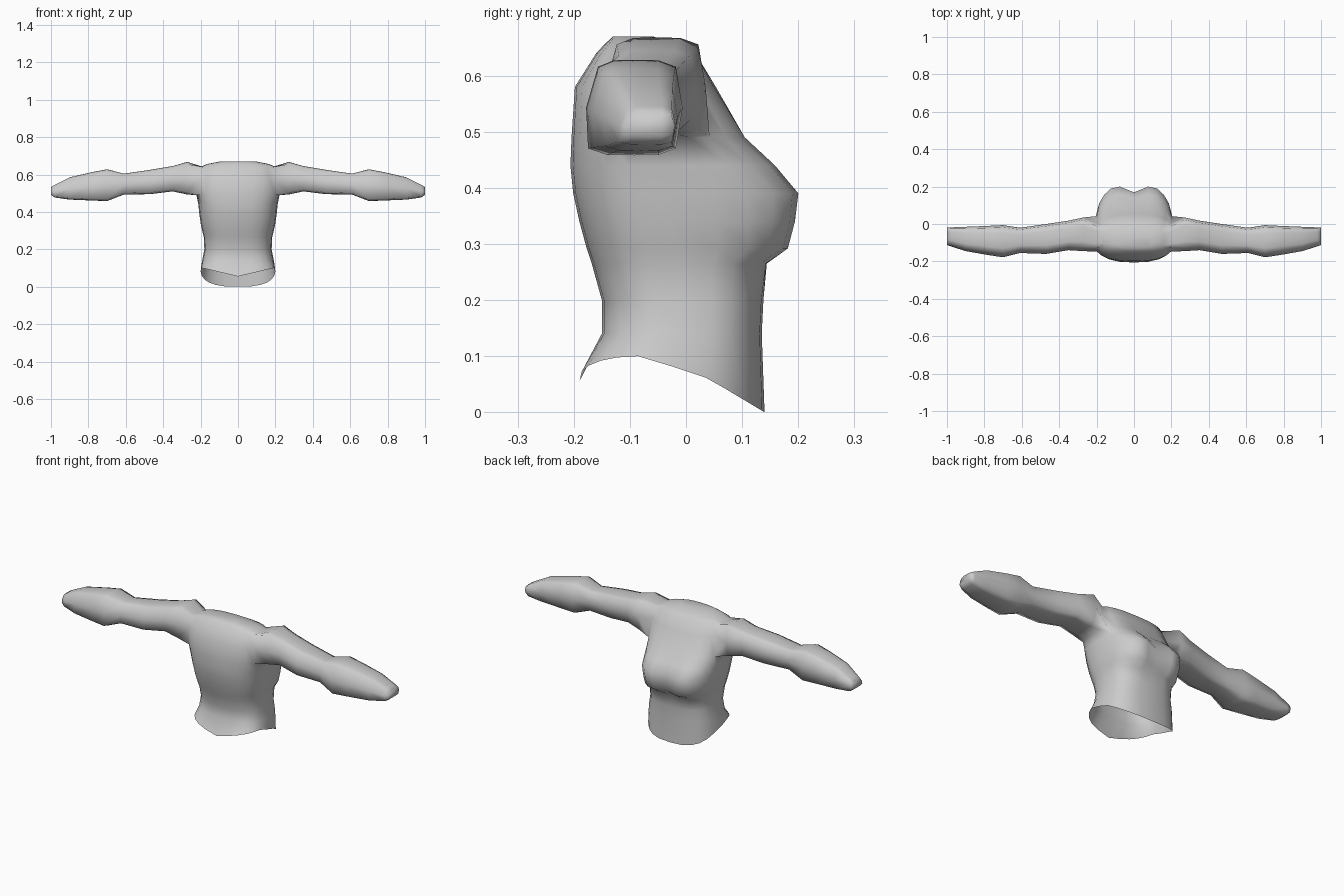
import bpy, bmesh, math

if "Cube" in bpy.data.objects:
    bpy.data.objects.remove(bpy.data.objects["Cube"], do_unlink=True)

# Material
grey = bpy.data.materials.new("plain grey")
grey.use_nodes = True
COLOUR = (0.6, 0.6, 0.6, 1)
grey.diffuse_color = COLOUR
grey.node_tree.nodes["Principled BSDF"].inputs["Base Color"].default_value = COLOUR

SIDES = 24
# Torso rings: height, half width, chest y, back y, bust bulge
RINGS = [
    (0.000, 0.200, 0.140, -0.190, 0),
    (0.140, 0.192, 0.135, -0.150, 0),
    (0.200, 0.180, 0.138, -0.150, 0),
    (0.265, 0.183, 0.142, -0.168, 0.005),
    (0.292, 0.190, 0.145, -0.177, 0.045),
    (0.340, 0.200, 0.145, -0.190, 0.058),
    (0.390, 0.207, 0.143, -0.201, 0.066),
    (0.440, 0.212, 0.122, -0.206, 0.043),
    (0.490, 0.222, 0.097, -0.204, 0.012),
    (0.580, 0.220, 0.053, -0.198, 0),
    (0.640, 0.205, 0.017, -0.160, 0),
    (0.656, 0.165, -0.010, -0.145, 0),
    (0.670, 0.095, -0.060, -0.130, 0),
]
HOLE_ROW = 8        # lowest ring of the arm opening
# Sleeve sections: x, back y, front y, bottom z, top z
SLEEVE = [
    (0.27, -0.145, 0.035, 0.493, 0.668),
    (0.35, -0.140, 0.018, 0.510, 0.645),
    (0.47, -0.160, 0.000, 0.495, 0.625),
    (0.61, -0.155, -0.020, 0.493, 0.605),
    (0.70, -0.178, -0.006, 0.458, 0.628),
    (0.78, -0.166, -0.010, 0.461, 0.613),
    (0.90, -0.145, -0.015, 0.466, 0.585),
    (0.98, -0.118, -0.018, 0.477, 0.545),
    (1.00, -0.110, -0.020, 0.492, 0.533),
]


def power(v, n):
    return math.copysign(abs(v) ** n, v) if abs(v) > 1e-6 else 0.0


def hem_height(x, y):
    """Hem rises to the sides and dips at the chest and the spine."""
    if y < -0.08:
        return 0.055 + 0.045 * min(1, abs(x) / 0.19)
    if y < 0.04:
        return 0.1 - 0.04 * (y + 0.08) / 0.12
    return 0.06 * (0.14 - y) / 0.10


bm = bmesh.new()

# Torso rings
rows = []
for r, (z, w, front, back, bust) in enumerate(RINGS):
    row = []
    for k in range(SIDES):
        a = math.tau * k / SIDES
        x = w * power(math.sin(a), 0.74)
        c = power(math.cos(a), 0.74)
        y = (front + back) / 2 + (front - back) / 2 * c
        if c > 0:
            y += bust * math.exp(-((abs(x) - 0.105) / 0.11) ** 2) * min(1, c * 1.6)
        row.append(bm.verts.new((x, y, hem_height(x, y) if r == 0 else z)))
    rows.append(row)

# Torso skin, leaving an opening for each arm
for r in range(len(rows) - 1):
    for k in range(SIDES):
        if r in (HOLE_ROW, HOLE_ROW + 1) and k % 12 in (4, 5, 6, 7):
            continue
        n = (k + 1) % SIDES
        bm.faces.new((rows[r][k], rows[r][n], rows[r + 1][n], rows[r + 1][k]))
bm.faces.new(rows[-1])

# Sleeves grown from the openings
LOOP = ([(u, -1) for u in (-2, -1, 0, 1)] + [(2, -1), (2, 0)]
        + [(u, 1) for u in (2, 1, 0, -1)] + [(-2, 1), (-2, 0)])
for side in (1, -1):
    centre = 6 if side > 0 else 18
    last = [rows[HOLE_ROW + 1 + v][centre - side * u] for u, v in LOOP]
    for x, y0, y1, z0, z1 in SLEEVE:
        ring = []
        for u, v in LOOP:
            u = u / 2
            size = (abs(u) ** 4.5 + abs(v) ** 4.5) ** (1 / 4.5)
            pu, pv = u / size, v / size
            y = (y0 + y1) / 2 + pu * (y1 - y0) / 2
            z = (z0 + z1) / 2 + pv * (z1 - z0) / 2
            if pu < 0:
                y += 0.012 * pv * -pu
            ring.append(bm.verts.new((side * x, y, z)))
        for i in range(len(LOOP)):
            j = (i + 1) % len(LOOP)
            bm.faces.new((last[i], last[j], ring[j], ring[i]))
        last = ring
    bm.faces.new(last)

bmesh.ops.recalc_face_normals(bm, faces=bm.faces[:])
for f in bm.faces:
    f.smooth = True

mesh = bpy.data.meshes.new("shirt")
bm.to_mesh(mesh)
bm.free()
mesh.materials.append(grey)
shirt = bpy.data.objects.new("shirt", mesh)
bpy.context.collection.objects.link(shirt)
